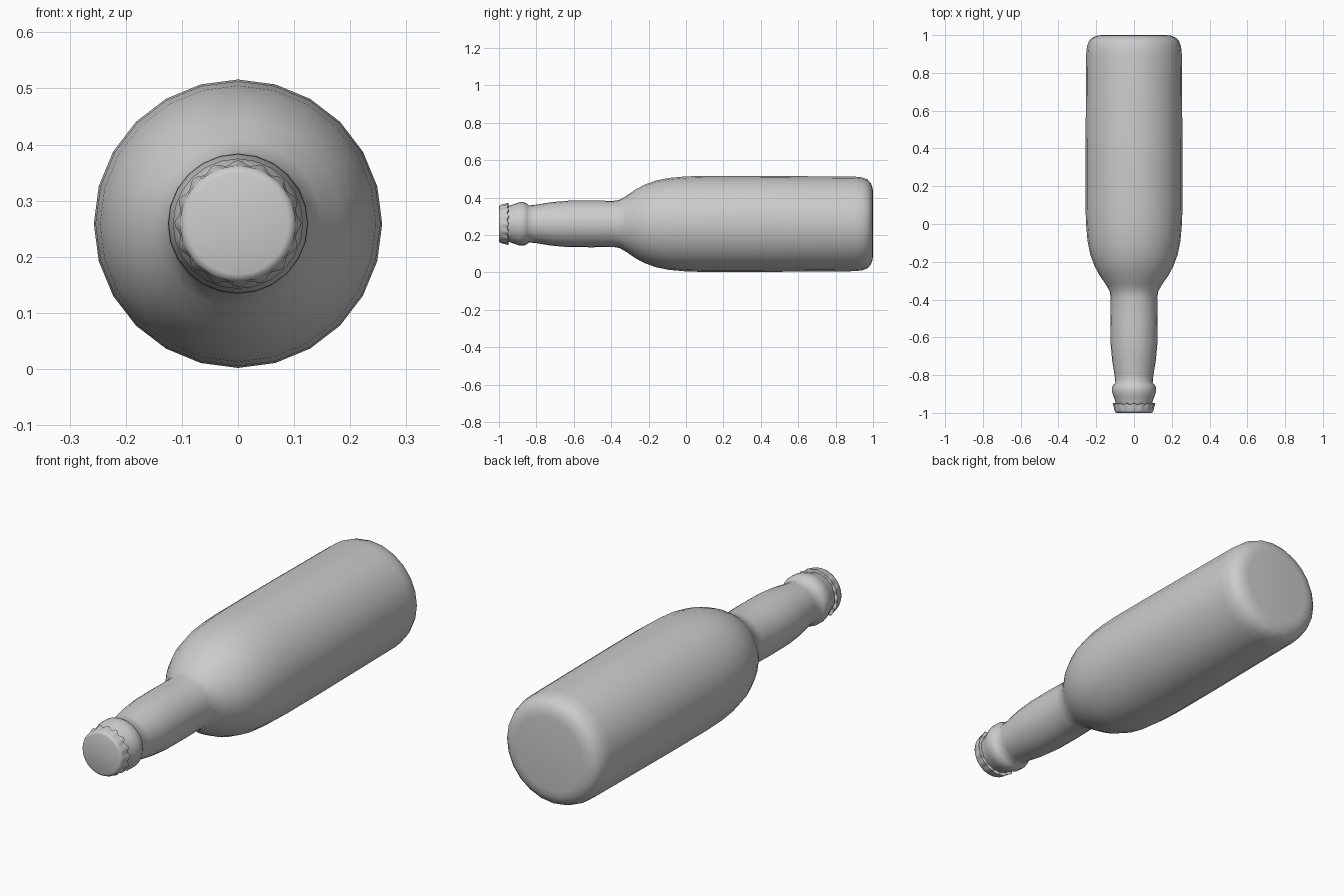
import bpy, bmesh, math

if "Cube" in bpy.data.objects:
    bpy.data.objects.remove(bpy.data.objects["Cube"])

CENTRE_Z = 0.259


def lathe(name, profile, sides, angle, offset=None):
    """Revolve (y, radius) points about the bottle axis, capping both open ends."""
    bm = bmesh.new()
    rings = []
    for i, (y, r) in enumerate(profile):
        ring = []
        for k in range(sides):
            a = 2 * math.pi * k / sides
            dy, dr = offset(i, a) if offset else (0, 0)
            ring.append(bm.verts.new(((r + dr) * math.cos(a), y + dy,
                                      CENTRE_Z + (r + dr) * math.sin(a))))
        rings.append(ring)
    for r0, r1 in zip(rings, rings[1:]):
        for k in range(sides):
            n = (k + 1) % sides
            bm.faces.new((r0[k], r0[n], r1[n], r1[k]))
    bm.faces.new(rings[0])
    bm.faces.new(rings[-1])
    bmesh.ops.recalc_face_normals(bm, faces=bm.faces)
    mesh = bpy.data.meshes.new(name)
    bm.to_mesh(mesh)
    bm.free()
    obj = bpy.data.objects.new(name, mesh)
    bpy.context.collection.objects.link(obj)
    bpy.ops.object.select_all(action='DESELECT')
    obj.select_set(True)
    bpy.context.view_layer.objects.active = obj
    bpy.ops.object.shade_smooth_by_angle(angle=math.radians(angle))
    return obj


# Bottle glass: lip ring, neck, shoulder, body and rounded base
lathe("bottle_body", [
    (-0.975, 0.092), (-0.94, 0.098), (-0.915, 0.108), (-0.89, 0.116), (-0.865, 0.116),
    (-0.85, 0.108), (-0.84, 0.099), (-0.80, 0.103), (-0.72, 0.116), (-0.63, 0.124),
    (-0.50, 0.125), (-0.39, 0.123), (-0.355, 0.129), (-0.32, 0.149), (-0.27, 0.184),
    (-0.22, 0.210), (-0.16, 0.232), (-0.09, 0.246), (0.0, 0.254), (0.10, 0.257),
    (0.35, 0.257), (0.90, 0.253), (0.94, 0.249), (0.97, 0.238), (0.987, 0.220),
    (0.997, 0.195), (1.0, 0.170)], 24, 50)


# Crimped crown cap: the skirt ripples more strongly towards its rim
def crimp(i, a):
    wave = math.cos(16 * a)
    amount = (0, 0, 0.1, 0.5, 1, 0.9)[i]
    return (0.004 * wave * amount, 0.004 * wave * amount)


lathe("crown_cap", [
    (-1.0, 0.090), (-0.996, 0.099), (-0.988, 0.103), (-0.972, 0.105),
    (-0.953, 0.109), (-0.951, 0.096)], 96, 45, crimp)
